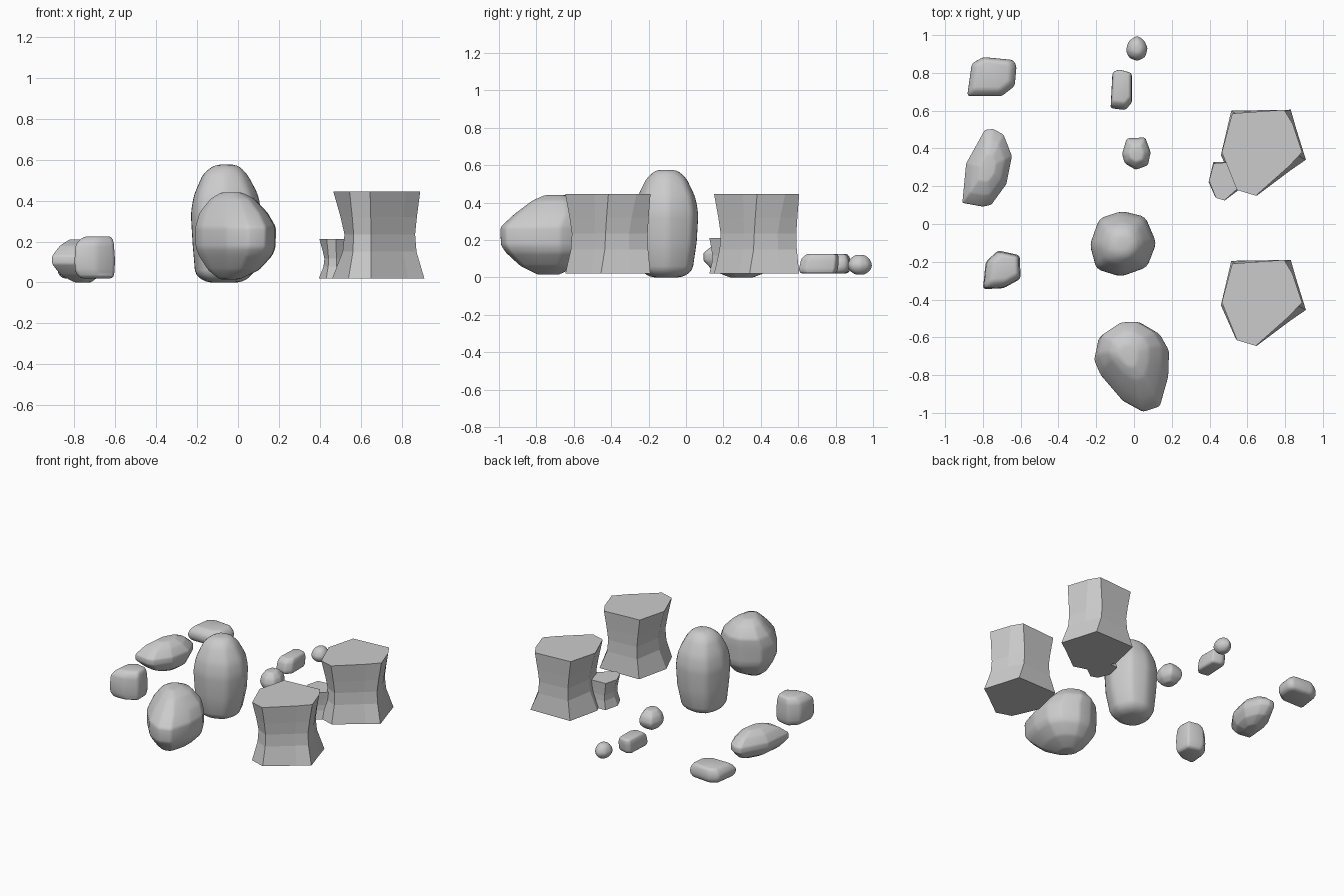
import bpy, bmesh

def loft(name, rings):
    """Closed solid from stacked rings of equal point count."""
    bm = bmesh.new()
    loops = [[bm.verts.new(p) for p in r] for r in rings]
    n = len(loops[0])
    for a, b in zip(loops, loops[1:]):
        for i in range(n):
            j = (i + 1) % n
            bm.faces.new((a[i], a[j], b[j], b[i]))
    bm.faces.new(loops[0][::-1])
    bm.faces.new(loops[-1])
    bmesh.ops.recalc_face_normals(bm, faces=bm.faces)
    me = bpy.data.meshes.new(name)
    bm.to_mesh(me)
    bm.free()
    ob = bpy.data.objects.new(name, me)
    bpy.context.collection.objects.link(ob)
    return ob

def rock(name, outline, levels, bevel):
    """Plan outline scaled at each level (z, scale, dx, dy), softened edges."""
    xs, ys = zip(*outline)
    cx, cy = (min(xs) + max(xs)) / 2, (min(ys) + max(ys)) / 2
    rings = [[(cx + dx + (x - cx) * s, cy + dy + (y - cy) * s, z) for x, y in outline]
             for z, s, dx, dy in levels]
    ob = loft(name, rings)
    m = ob.modifiers.new("soften", 'BEVEL')
    m.width = bevel
    m.segments = 2
    m.limit_method = 'ANGLE'
    m.angle_limit = 0.2
    ob.data.shade_smooth()
    return ob

# Large boulder with a nose towards the front
rock("front_boulder",
     [(-.215, -.72), (-.19, -.6), (-.07, -.52), (.03, -.515), (.14, -.58), (.19, -.67),
      (.185, -.81), (.14, -.97), (.05, -1.0), (-.06, -.94), (-.18, -.8)],
     [(.015, .25, -.03, .02), (.06, .62, -.01, .02), (.13, .89, 0, .01), (.17, .97, 0, 0), (.27, .98, 0, 0),
      (.34, .83, -.01, .04), (.41, .53, -.015, .06), (.44, .25, -.02, .06)], .025)

# Tall standing rock
rock("tall_rock",
     [(-.235, -.11), (-.185, .03), (-.065, .07), (.06, .04), (.12, -.1), (.07, -.23),
      (-.07, -.28), (-.2, -.24)],
     [(0, .5, -.01, 0), (.035, .82, -.01, 0), (.19, .95, 0, 0), (.34, 1, 0, 0),
      (.43, .91, 0, 0), (.535, .62, -.005, 0), (.575, .33, 0, 0)], .025)

# Left-hand rocks
rock("long_rock",
     [(-.91, .11), (-.89, .32), (-.79, .5), (-.745, .505), (-.69, .475), (-.645, .36),
      (-.675, .21), (-.755, .1), (-.8, .09)],
     [(.0, .3, .02, 0), (.035, .74, .01, 0), (.09, .99, 0, 0), (.13, .99, 0, 0),
      (.18, .7, 0, 0), (.21, .35, 0, 0)], .02)
rock("back_left_rock",
     [(-.885, .675), (-.86, .85), (-.8, .885), (-.64, .87), (-.62, .84), (-.63, .73), (-.7, .675)],
     [(.02, .82, 0, 0), (.045, .99, 0, 0), (.09, .98, 0, 0), (.125, .75, 0, .01)], .02)
rock("front_left_rock",
     [(-.8, -.345), (-.785, -.2), (-.72, -.14), (-.605, -.165), (-.6, -.29), (-.69, -.34)],
     [(.02, .82, .01, 0), (.05, .97, 0, 0), (.11, 1, 0, 0), (.19, .94, 0, .0),
      (.225, .7, .015, .01)], .02)

# Small pebbles
rock("round_pebble",
     [(-.045, .92), (-.03, .97), (.015, 1.0), (.055, .975), (.075, .93), (.06, .88),
      (.015, .86), (-.03, .88)],
     [(.015, .4, 0, 0), (.035, .82, 0, 0), (.065, 1, 0, 0), (.1, .78, 0, 0), (.12, .4, 0, 0)], .012)
rock("block_pebble",
     [(-.125, .61), (-.115, .8), (-.08, .815), (-.01, .795), (-.01, .64), (-.045, .6)],
     [(.02, .88, 0, 0), (.04, .99, 0, 0), (.1, .95, 0, .01), (.125, .8, 0, .02)], .012)
rock("faceted_pebble",
     [(-.065, .37), (-.04, .455), (.06, .46), (.09, .38), (.075, .31), (.01, .285), (-.05, .32)],
     [(.02, .45, 0, 0), (.05, .87, 0, 0), (.085, 1, 0, 0), (.125, .87, 0, 0), (.16, .5, 0, 0)], .01)

# Waisted columns: one flat-faced shape at three places
top = [(.52, .585), (.795, .605), (.84, .53), (.89, .38), (.82, .305), (.645, .15), (.545, .18), (.465, .38)]
waist = [(.55, .575), (.77, .59), (.825, .49), (.865, .365), (.8, .31), (.65, .185), (.565, .225), (.52, .375)]
base = [(.515, .6), (.83, .605), (.86, .5), (.91, .34), (.83, .285), (.65, .15), (.54, .185), (.46, .365)]

def mix(a, b, t):
    return [(p[0] + (q[0] - p[0]) * t, p[1] + (q[1] - p[1]) * t) for p, q in zip(a, b)]

def column(name, x, y, s):
    stack = [(base, 0), (mix(base, waist, .85), .13), (waist, .215), (mix(top, waist, .65), .3), (top, .425)]
    return loft(name, [[(x + (px - .46) * s, y + (py - .15) * s, .02 + h * s) for px, py in ring]
                       for ring, h in stack])

column("back_column", .46, .15, 1)
column("front_column", .46, -.645, 1)
column("small_column", .395, .125, .45)
